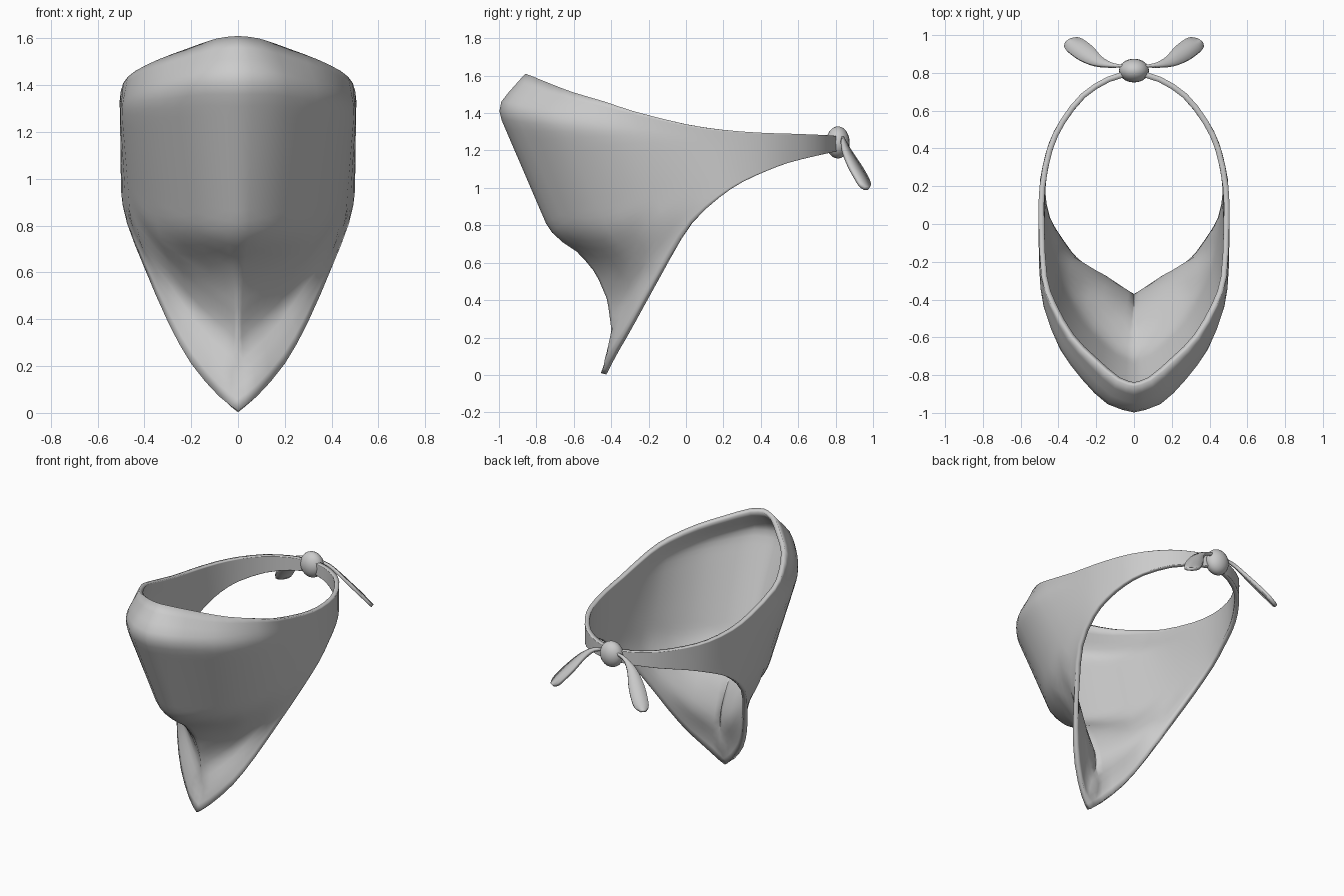
import bpy, bmesh
from mathutils import Vector

if "Cube" in bpy.data.objects:
    bpy.data.objects.remove(bpy.data.objects["Cube"])

cloth = bpy.data.materials.new("grey cloth")
cloth.diffuse_color = (0.6, 0.6, 0.6, 1)
cloth.use_nodes = True
cloth.node_tree.nodes["Principled BSDF"].inputs["Base Color"].default_value = cloth.diffuse_color


def smooth_grid(pts, steps):
    """Catmull-Rom resampling of a list of vectors."""
    out = []
    for i in range(len(pts) - 1):
        a, b, c, d = (pts[max(0, min(len(pts) - 1, i + k))] for k in (-1, 0, 1, 2))
        for s in range(steps):
            t = s / steps
            out.append(0.5 * (2 * b + (c - a) * t + (2 * a - 5 * b + 4 * c - d) * t * t
                              + (3 * b - a - 3 * c + d) * t ** 3))
    return out + [pts[-1]]


def sheet(name, rows, thickness, offset):
    """Mirrored cloth sheet from rows of points, facing outwards."""
    bm = bmesh.new()
    vs = [[bm.verts.new(p) for p in r] for r in rows]
    for r, q in zip(vs, vs[1:]):
        for i in range(len(r) - 1):
            bm.faces.new((r[i], q[i], q[i + 1], r[i + 1]))
    me = bpy.data.meshes.new(name)
    bm.to_mesh(me)
    bm.free()
    ob = bpy.data.objects.new(name, me)
    bpy.context.collection.objects.link(ob)
    me.materials.append(cloth)
    m = ob.modifiers.new("mirror", 'MIRROR')
    m.merge_threshold = 0.002
    s = ob.modifiers.new("thickness", 'SOLIDIFY')
    s.thickness, s.offset = thickness, offset
    return ob


def shade(ob, angle=0.7):
    bpy.ops.object.select_all(action='DESELECT')
    ob.select_set(True)
    bpy.context.view_layer.objects.active = ob
    bpy.ops.object.shade_smooth_by_angle(angle=angle)


# Half outline of the scarf from nose to nape: top x, y, z, bottom x, y, z, bulge
STATIONS = [
    (0, -.86, 1.61, 0, -.455, .01, 1), (.09, -.83, 1.60, .08, -.42, .07, .97),
    (.22, -.72, 1.555, .2, -.34, .21, .88), (.34, -.6, 1.51, .3, -.24, .39, .7),
    (.44, -.43, 1.46, .4, -.1, .62, .45), (.49, -.28, 1.41, .465, .04, .81, .15),
    (.505, 0, 1.34, .5, .18, .95, 0), (.5, .2, 1.31, .485, .3, 1.03, 0),
    (.46, .4, 1.295, .45, .43, 1.09, 0), (.39, .55, 1.29, .39, .55, 1.135, 0),
    (.28, .69, 1.285, .28, .69, 1.17, 0), (.14, .78, 1.28, .14, .78, 1.19, 0),
    (0, .82, 1.275, 0, .82, 1.20, 0)]
# Centre profile (y, z): nose bulge, chin crease, hanging point
PROFILE = [(-.86, 1.61), (-.985, 1.47), (-1.0, 1.42), (-.985, 1.36), (-.74, .79), (-.69, .73),
           (-.57, .65), (-.48, .54), (-.42, .40), (-.40, .25), (-.405, .15), (-.455, .01)]


def bulge(z):
    """Forward offset of the centre profile from its straight chord."""
    z = max(.01, min(1.61, z))
    for (y0, z0), (y1, z1) in zip(PROFILE, PROFILE[1:]):
        if z >= z1:
            y = y0 + (y1 - y0) * (z0 - z) / (z0 - z1)
            break
    return -.86 + .405 * (1.61 - z) / 1.60 - y


ROWS = 32
st = STATIONS
rows = [[] for _ in range(ROWS + 1)]
for i, s in enumerate(st):
    top, bot = Vector(s[:3]), Vector(s[3:6])
    a, b = st[max(i - 1, 0)], st[min(i + 1, len(st) - 1)]
    n = Vector((b[1] - a[1], a[0] - b[0], 0)).normalized()
    if i == 0:
        n = Vector((0, -1, 0))
    d = (n + Vector((0, -1, 0))).normalized() if s[6] else Vector()
    for j in range(ROWS + 1):
        f = j / ROWS
        p = top.lerp(bot, f)
        lift = max(0, min(1, (p.z - .75) / (top.z - .75)))
        off = bulge(p.z + (1.61 - top.z) * lift) * s[6]
        if off < 0:
            off *= 1 if i == 0 else min(1, (1 - f) * 6)
        q = p + d * off
        if i in (0, len(st) - 1):
            q.x = 0
        rows[j].append(q)
rows = [smooth_grid(r, 2) for r in rows]
scarf = sheet("scarf", rows, .03, -1)
shade(scarf)

# Knot at the nape
bpy.ops.mesh.primitive_uv_sphere_add(segments=20, ring_count=12, radius=1, location=(0, .812, 1.243))
knot = bpy.context.object
knot.name = "knot"
knot.scale = (.08, .063, .086)
knot.data.materials.append(cloth)
shade(knot)

# Two drooping tie ends: centre x, y, z, half width
TIE = [(.04, .835, 1.27, .008), (.12, .84, 1.25, .014), (.19, .86, 1.195, .032),
       (.25, .90, 1.12, .05), (.30, .937, 1.055, .052), (.33, .957, 1.015, .044),
       (.348, .968, .995, .015)]
path = smooth_grid([Vector(t) for t in TIE], 3)
side = Vector((.8, -.6, 0))
edges = [[p.xyz + side * p.w * k for p in path] for k in (1, 0, -1)]
ties = sheet("tie_ends", edges, .02, 0)
shade(ties)
